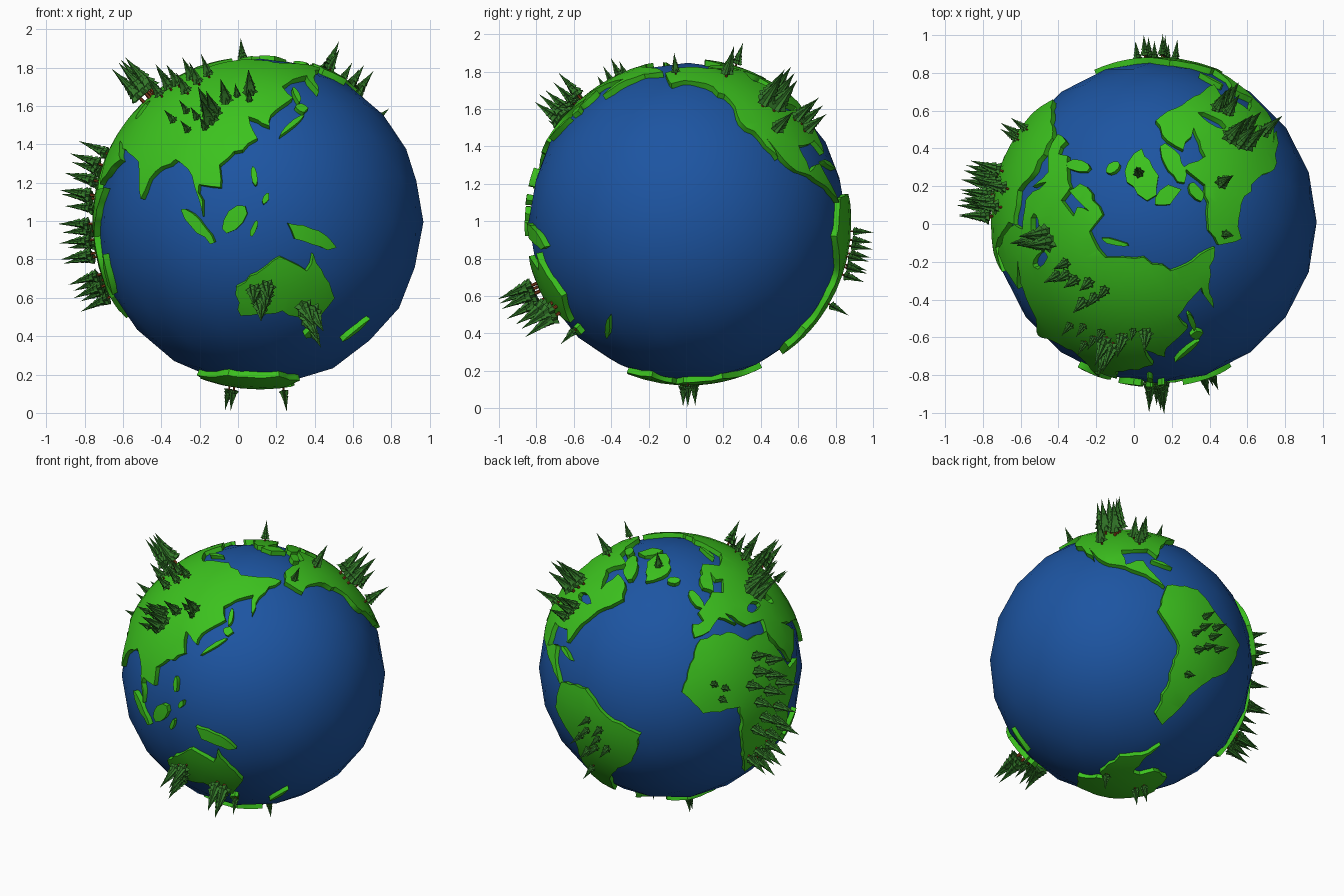
import bpy, bmesh, math, random
from mathutils import Vector, Matrix
from mathutils.geometry import delaunay_2d_cdt

random.seed(4)
if "Cube" in bpy.data.objects:
    bpy.data.objects.remove(bpy.data.objects["Cube"])

CENTER = Vector((0.115, 0.01, 0.995))
SEA, LAND, FLOOR = 0.852, 0.874, 0.825
TURN = 147


def material(name, r, g, b):
    mat = bpy.data.materials.new(name)
    mat.use_nodes = True
    mat.diffuse_color = (r, g, b, 1)
    mat.node_tree.nodes["Principled BSDF"].inputs["Base Color"].default_value = mat.diffuse_color
    return mat


ocean_blue = material("ocean blue", 0.012, 0.09, 0.36)
grass_green = material("grass green", 0.045, 0.54, 0.013)
pine_green = material("pine green", 0.033, 0.19, 0.022)
bark_brown = material("bark brown", 0.22, 0.045, 0.01)


def add_mesh_object(name, bm, *materials):
    mesh = bpy.data.meshes.new(name)
    bm.to_mesh(mesh)
    bm.free()
    for mat in materials:
        mesh.materials.append(mat)
    obj = bpy.data.objects.new(name, mesh)
    obj.location = CENTER
    bpy.context.collection.objects.link(obj)
    return obj


def direction(lon, lat):
    """Unit vector from the globe's middle towards a longitude and latitude."""
    a, b = math.radians(lon + TURN), math.radians(lat)
    return Vector((math.cos(a) * math.cos(b), math.sin(a) * math.cos(b), math.sin(b)))


def coast(*places):
    return [direction(lon, lat) for lon, lat in places]


def blob(lon, lat, half_length, half_width, tilt, corners=9):
    """Uneven oval outline for an island or an inland sea; tilt is measured from east."""
    middle = direction(lon, lat)
    east = Vector((0, 0, 1)).cross(middle).normalized()
    north = middle.cross(east)
    turn = Matrix.Rotation(math.radians(tilt), 2)
    ring = []
    for i in range(corners):
        angle = math.tau * i / corners
        reach = math.radians(random.uniform(0.8, 1.2))
        p = turn @ Vector((half_length * math.cos(angle), half_width * math.sin(angle))) * reach
        ring.append((middle + east * p.x + north * p.y).normalized())
    return ring


def rough_ring(ring, to_flat):
    """Flatten an outline, splitting long edges with a little coastal wobble."""
    points = []
    for a, b in zip(ring, ring[1:] + ring[:1]):
        steps = max(1, round(a.angle(b) / 0.055))
        for i in range(steps):
            p = to_flat(a.lerp(b, i / steps))
            if i:
                p += Vector((random.uniform(-1, 1), random.uniform(-1, 1))) * 0.012
            points.append(p)
    return points


def inside(p, rings):
    """Even-odd test, so inland seas count as outside."""
    odd = False
    for ring in rings:
        for a, b in zip(ring, ring[1:] + ring[:1]):
            if (a.y > p.y) != (b.y > p.y) and p.x < a.x + (b.x - a.x) * (p.y - a.y) / (b.y - a.y):
                odd = not odd
    return odd


def build_land(name, *outlines):
    """Raised slab of land from a coast outline followed by its inland seas."""
    spin = sum(outlines[0], Vector()).to_track_quat("Z", "Y")

    def to_flat(v):
        v = spin.inverted() @ v
        return v.xy.normalized() * math.atan2(v.xy.length, v.z)

    def to_globe(p):
        flat = p.normalized() * math.sin(p.length)
        return spin @ Vector((flat.x, flat.y, math.cos(p.length))) * LAND

    rings = [rough_ring(ring, to_flat) for ring in outlines]
    points, edges = [], []
    for ring in rings:
        n, first = len(ring), len(points)
        edges += [(first + i, first + (i + 1) % n) for i in range(n)]
        points += ring
    # Inner grid points keep the surface curved
    grid = [Vector((i, j)) * 0.11 for i in range(-18, 19) for j in range(-18, 19)]
    points += [p for p in grid if inside(p, rings)]
    verts, _, faces, *_ = delaunay_2d_cdt(points, edges, [], 0, 1e-5)

    bm = bmesh.new()
    tops = [bm.verts.new(to_globe(p)) for p in verts]
    for face in faces:
        if inside(sum((verts[i] for i in face), Vector((0, 0))) / len(face), rings):
            f = bm.faces.new([tops[i] for i in face])
            f.normal_update()
            if f.normal.dot(f.calc_center_median()) < 0:
                f.normal_flip()
    # Coast walls run down into the sea
    rim = [e for e in bm.edges if e.is_boundary]
    for v in bmesh.ops.extrude_edge_only(bm, edges=rim)["geom"]:
        if isinstance(v, bmesh.types.BMVert):
            v.co *= FLOOR / LAND
    bmesh.ops.delete(bm, geom=[v for v in bm.verts if not v.link_faces], context="VERTS")
    mesh = add_mesh_object(name, bm, grass_green).data
    mesh.shade_smooth()
    mesh.set_sharp_from_angle(angle=0.6)


# Ocean ball
bm = bmesh.new()
bmesh.ops.create_icosphere(bm, subdivisions=3, radius=SEA)
add_mesh_object("ocean", bm, ocean_blue).data.shade_smooth()

# Continents, by longitude and latitude of their main capes and bays
europe_coast = coast(
    (34, 31), (36, 36), (28, 37), (23, 37), (13, 45), (17, 39), (8, 44), (0, 39), (-9, 37),
    (-9, 43), (-2, 44), (-4, 48), (8, 54), (11, 56), (20, 54), (29, 60), (22, 61), (24, 66),
    (17, 60), (13, 56), (6, 59), (6, 62), (25, 71), (41, 66), (68, 68))
asia_coast = coast(
    (80, 73), (104, 77), (140, 72), (190, 67), (163, 60), (157, 51), (158, 61), (136, 54),
    (140, 48), (128, 40), (127, 35), (118, 39), (122, 30), (108, 20), (109, 12), (101, 13),
    (103, 2), (98, 16), (90, 22), (80, 15), (77, 8), (72, 21), (57, 26), (48, 30), (59, 22),
    (44, 13), (35, 28))
black_sea = blob(35, 43, 5, 2, 0)
caspian_sea = blob(51, 42, 5, 2, 110)
great_lakes = blob(-86, 45, 5, 2, 0)

build_land("eurasia", europe_coast + asia_coast, black_sea, caspian_sea)
build_land("africa", coast(
    (-6, 36), (10, 37), (20, 31), (34, 31), (33, 27), (42, 11), (51, 12), (39, -5), (40, -16),
    (33, -27), (20, -35), (12, -17), (9, 4), (-8, 4), (-17, 14), (-10, 31)))
build_land("north_america", coast(
    (-167, 66), (-158, 58), (-150, 60), (-135, 58), (-124, 48), (-123, 38), (-110, 23),
    (-113, 31), (-105, 20), (-93, 15), (-78, 7), (-84, 15), (-87, 21), (-95, 18), (-97, 28),
    (-84, 30), (-80, 25), (-76, 35), (-70, 43), (-57, 52), (-65, 60), (-78, 62), (-79, 52),
    (-94, 60), (-84, 68), (-110, 68), (-156, 71)), great_lakes)
build_land("south_america", coast(
    (-77, 8), (-62, 10), (-50, 0), (-35, -6), (-40, -21), (-48, -27), (-57, -38), (-66, -54),
    (-74, -50), (-70, -19), (-81, -5)))
build_land("australia", coast(
    (114, -23), (130, -12), (140, -17), (142, -11), (153, -27), (147, -38), (132, -32), (115, -34)))
build_land("antarctica", coast(
    (-57, -63), (-63, -74), (-58, -82), (-35, -81), (-28, -75), (0, -70), (55, -66), (95, -66),
    (140, -67), (170, -71), (-178, -82), (-155, -79), (-100, -73), (-70, -71)))

# Islands: longitude, latitude, half length, half width, tilt
for name, *shape in (
        ("greenland", -41, 72, 10, 5, 85),
        ("baffin_island", -74, 68, 8, 3, 135),
        ("ellesmere_island", -80, 80, 5, 3, 60),
        ("victoria_island", -110, 72, 4, 2, 0),
        ("britain", -3, 54, 5, 2, 110),
        ("iceland", -19, 65, 3, 2, 0),
        ("novaya_zemlya", 60, 74, 5, 1, 50),
        ("madagascar", 47, -19, 7, 2, 70),
        ("honshu", 137, 36, 7, 1, 40),
        ("hokkaido", 143, 43, 2, 2, 0),
        ("sakhalin", 143, 50, 4, 1, 90),
        ("sumatra", 101, -1, 9, 2, -45),
        ("borneo", 114, 1, 5, 3, 50),
        ("sulawesi", 121, -2, 3, 1, 70),
        ("new_guinea", 141, -5, 9, 3, -22),
        ("luzon", 121, 16, 3, 1, 100),
        ("mindanao", 125, 8, 2, 1, 60),
        ("tasmania", 147, -42, 2, 2, 0),
        ("new_zealand", 172, -41, 6, 1, 55),
        ("cuba", -79, 21, 5, 1, -20)):
    build_land(name, blob(*shape))

# Conifer of unit height: ragged stacked cones on a trunk
bm = bmesh.new()
TIERS = 6
for tier in range(TIERS):
    t = tier / TIERS
    made = bmesh.ops.create_cone(bm, segments=12, cap_ends=True, radius1=0.22 - 0.2 * t,
                                 radius2=0, depth=0.28,
                                 matrix=Matrix.Translation((0, 0, 0.3 + 0.67 * t)))
    rim = [v for v in made["verts"] if v.co.xy.length > 0.01]
    for i, v in enumerate(rim):
        v.co.xy *= 1.1 if i % 2 else 0.72
        v.co.z += random.uniform(-0.05, 0.03)
leaves = set(bm.faces)
bmesh.ops.create_cone(bm, segments=6, cap_ends=True, radius1=0.045, radius2=0.035, depth=0.36,
                      matrix=Matrix.Translation((0, 0, 0.12)))
for f in bm.faces:
    f.material_index = 0 if f in leaves else 1
first_tree = add_mesh_object("tree", bm, pine_green, bark_brown)
tree_mesh = first_tree.data
bpy.data.objects.remove(first_tree)

# Groves: longitude, latitude, spread, number of trees, height
for lon, lat, spread, count, height in (
        (41, 48, 3, 4, 0.25), (102, 39, 3, 3, 0.22), (107, 45, 0, 1, 0.19), (118, 49, 0, 1, 0.19),
        (61, 52, 4, 3, 0.15), (80, 55, 7, 5, 0.15), (92, 38, 8, 6, 0.11), (115, 46, 4, 2, 0.1),
        (-101, 46, 4, 5, 0.24), (-88, 37, 4, 4, 0.17), (-107, 34, 0, 1, 0.19),
        (-116, 63, 0, 1, 0.19), (-157, 65, 0, 1, 0.13), (-38, 72, 0, 1, 0.14),
        (23, 14, 11, 8, 0.19), (0, 14, 5, 3, 0.12), (24, -6, 9, 6, 0.19), (23, -22, 6, 5, 0.19),
        (-57, -11, 9, 8, 0.13), (-63, -30, 0, 1, 0.13), (123, -25, 4, 4, 0.23),
        (142, -31, 3, 3, 0.24), (148, -41, 0, 1, 0.13), (33, -81, 3, 2, 0.13), (-147, -82, 0, 1, 0.13)):
    for i in range(count):
        # Sunflower spacing keeps neighbours apart
        reach = spread * math.sqrt((i + 0.5) / count)
        east = reach * math.cos(i * 2.4) / math.cos(math.radians(lat))
        up = direction(lon + east, lat + reach * math.sin(i * 2.4))
        tree = bpy.data.objects.new("tree", tree_mesh)
        tree.location = CENTER + up * (LAND - 0.005)
        tree.rotation_mode = "QUATERNION"
        tree.rotation_quaternion = up.to_track_quat("Z", "Y")
        tree.scale = (height * random.uniform(0.85, 1),) * 2 + (height,)
        bpy.context.collection.objects.link(tree)
